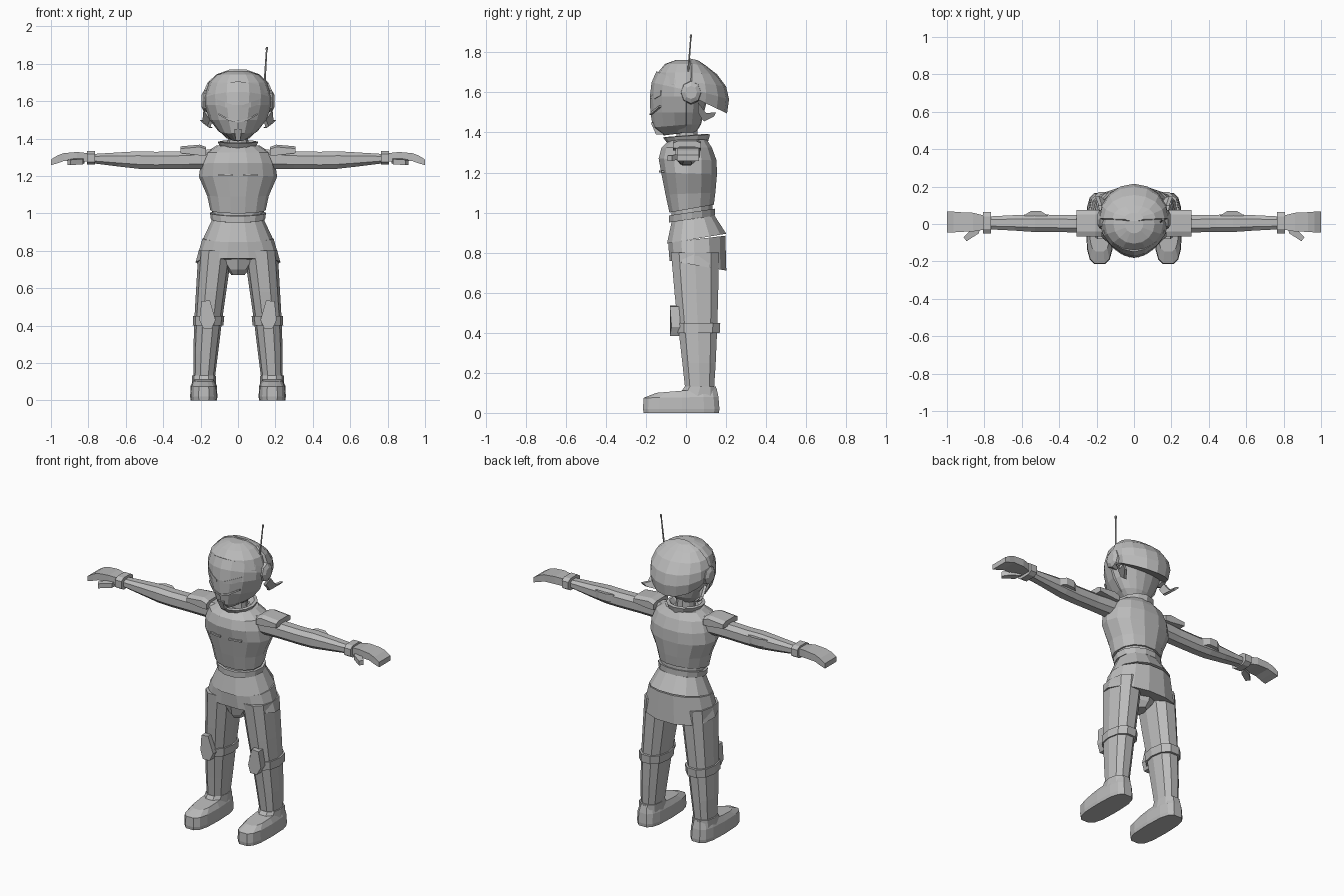
import bpy, bmesh, math
from mathutils import Vector

grey = bpy.data.materials.new("plain_grey")
grey.diffuse_color = (0.5, 0.5, 0.5, 1)


def finish(name, bm, mirror=False):
    bmesh.ops.recalc_face_normals(bm, faces=bm.faces)
    me = bpy.data.meshes.new(name)
    bm.to_mesh(me)
    bm.free()
    ob = bpy.data.objects.new(name, me)
    bpy.context.collection.objects.link(ob)
    me.materials.append(grey)
    if mirror:
        ob.modifiers.new("mirror", 'MIRROR')
    return ob


def loft(name, rings, mirror=False):
    """Skin a list of closed point rings and cap both ends."""
    bm = bmesh.new()
    vs = [[bm.verts.new(p) for p in r] for r in rings]
    n = len(vs[0])
    for a, b in zip(vs, vs[1:]):
        for i in range(n):
            j = (i + 1) % n
            bm.faces.new((a[i], a[j], b[j], b[i]))
    bm.faces.new(vs[0])
    bm.faces.new(vs[-1])
    return finish(name, bm, mirror)


def spow(v, e):
    return math.copysign(abs(v) ** e, v)


def body_ring(zf, zb, rx, yf, yc, yb, n=16, e=1.0, xc=0):
    """Horizontal ring with its own front and back depth and a front-to-back tilt."""
    pts = []
    for i in range(n):
        a = 2 * math.pi * i / n
        s = spow(math.sin(a), e)
        y = yc + (s * (yb - yc) if s > 0 else s * (yc - yf))
        pts.append((xc + rx * spow(math.cos(a), e), y, zf + (zb - zf) * (y - yf) / (yb - yf)))
    return pts


def leg_ring(z, xc, rx, yf, yb, n=10, e=0.85):
    return body_ring(z, z, rx, yf, (yf + yb) / 2, yb, n, e, xc)


def arm_ring(x, yf, yb, z0, z1, n=8, e=0.8):
    return [(x, (yf + yb) / 2 + (yb - yf) / 2 * spow(math.cos(a), e),
             (z0 + z1) / 2 + (z1 - z0) / 2 * spow(math.sin(a), e))
            for a in (2 * math.pi * (i + .5) / n for i in range(n))]


def box_ring(x, yf, yb, z0, z1):
    return [(x, yf, z0), (x, yb, z0), (x, yb, z1), (x, yf, z1)]


def prism(name, pts, depth, mirror=True):
    """Extrude a polygon of 3D points along a vector."""
    d = Vector(depth)
    return loft(name, [pts, [Vector(p) + d for p in pts]], mirror)


# head and rear helmet dome
loft("head", [body_ring(z, z, rx, yf, 0, yb) for z, rx, yf, yb in (
    (1.40, .06, -.08, .05), (1.44, .10, -.12, .075), (1.50, .14, -.14, .09),
    (1.58, .172, -.15, .11), (1.64, .174, -.155, .12), (1.70, .155, -.14, .11),
    (1.742, .11, -.105, .08), (1.762, .05, -.05, .05))])
loft("helmet_dome", [body_ring(zf, zb, rx, .015, .03, yb) for zf, zb, rx, yb in (
    (1.585, 1.495, .172, .205), (1.62, 1.565, .187, .215), (1.655, 1.63, .183, .2),
    (1.70, 1.69, .163, .155), (1.745, 1.733, .115, .10), (1.77, 1.76, .05, .06))])

# pointed face mask with slit eyes and a curved mouth
loft("face_mask", [body_ring(zf, zb, rx, yf, 0, .01, 16, 1.15) for zf, zb, rx, yf in (
    (1.385, 1.40, .045, -.11), (1.425, 1.44, .105, -.165), (1.50, 1.50, .152, -.178),
    (1.58, 1.58, .18, -.18), (1.65, 1.61, .182, -.172), (1.705, 1.64, .172, -.148))])


def face_strip(name, stations, mirror=True):
    """Thin strip on the mask: stations are (x, low z, high z)."""
    rings = []
    for x, z0, z1 in stations:
        y = -.182 * (1 - (abs(x) / .178) ** 1.74) ** .575
        rings.append([(x, y, z0), (x, y + .012, z0), (x, y + .012, z1), (x, y, z1)])
    loft(name, rings, mirror)


face_strip("eye", [(.022, 1.567, 1.577), (.07, 1.567, 1.595), (.115, 1.585, 1.61)])
face_strip("mouth", [(0, 1.486, 1.494), (.05, 1.495, 1.507), (.105, 1.527, 1.535)])
prism("chin_guard", [(-.02, -.176, 1.45), (.02, -.176, 1.45), (.012, -.15, 1.39),
                     (-.012, -.15, 1.39)], (0, .05, 0), False)

# ear pods, fins and antenna
loft("ear_pod", [[(x, .025 + r * math.cos(a), 1.60 + 1.1 * r * math.sin(a))
                  for a in (math.pi * i / 4 for i in range(8))]
                 for x, r in ((.15, .055), (.183, .05), (.195, .03))], True)
prism("ear_fin", [(.15, .06, 1.50), (.165, .08, 1.465), (.15, .09, 1.455), (.185, .14, 1.48),
                  (.207, .15, 1.50), (.19, .10, 1.497), (.185, .06, 1.55)], (-.018, 0, 0))
loft("antenna", [[(x + r * math.cos(a), y + r * math.sin(a), z)
                  for a in (math.pi * i / 3 for i in range(6))]
                 for x, y, z, r in ((.138, .005, 1.63, .006), (.153, .024, 1.872, .004),
                                    (.154, .024, 1.874, .007), (.155, .025, 1.888, .006))])

# neck, collar and torso armour
loft("neck", [body_ring(z, z, r, -.05, 0, .06, 10) for z, r in ((1.33, .06), (1.46, .048))])
loft("collar", [body_ring(zf, zb, rx, yf, .0, yb, 12) for zf, zb, rx, yf, yb in (
    (1.335, 1.335, .085, -.085, .105), (1.375, 1.39, .108, -.115, .12),
    (1.378, 1.393, .09, -.095, .10), (1.35, 1.36, .06, -.06, .07))])
loft("torso", [body_ring(zf, zb, rx, yf, .01, yb, 14, .92) for zf, zb, rx, yf, yb in (
    (1.00, 1.04, .148, -.085, .142), (1.09, 1.10, .165, -.105, .15),
    (1.20, 1.19, .209, -.127, .158), (1.27, 1.26, .20, -.14, .156),
    (1.325, 1.325, .175, -.125, .132), (1.36, 1.365, .115, -.085, .105))])
prism("chest_ridge", [(.03, -.136, 1.20), (.105, -.122, 1.20), (.105, -.122, 1.21),
                      (.03, -.136, 1.21)], (0, .03, 0))

# waist, belt, layered skirt and pelvis
loft("waist", [body_ring(zf, zb, rx, -.075, .03, .135, 14) for zf, zb, rx in (
    (.93, .95, .135), (1.03, 1.06, .135))])
loft("belt", [body_ring(zf, zb, rx, -.088, .03, .147, 14) for zf, zb, rx in (
    (.95, .985, .145), (.985, 1.02, .15))])
loft("hip_band", [body_ring(zf, zb, rx, yf, .04, yb, 14, .9) for zf, zb, rx, yf, yb in (
    (.845, .895, .185, -.098, .205), (.95, .985, .138, -.075, .145))])
loft("skirt", [body_ring(zf, zb, rx, yf, .04, yb, 14, .9) for zf, zb, rx, yf, yb in (
    (.76, .71, .227, -.085, .205), (.85, .885, .19, -.092, .2))])
loft("pelvis", [body_ring(z, z, rx, yf, .04, yb, 8) for z, rx, yf, yb in (
    (.67, .035, -.035, .10), (.70, .06, -.06, .13), (.78, .13, -.075, .15))])

# legs, knee bands and knee pads
loft("leg", [leg_ring(*r) for r in (
    (.10, .182, .056, -.005, .142), (.25, .173, .066, -.022, .152), (.42, .16, .074, -.042, .16),
    (.58, .144, .081, -.06, .165), (.80, .122, .09, -.08, .17))], True)
loft("knee_band", [leg_ring(*r) for r in (
    (.40, .16, .082, -.05, .173), (.45, .157, .084, -.053, .176))], True)
prism("knee_pad", [(.14, -.08, .385), (.185, -.08, .385), (.207, -.072, .43), (.195, -.08, .53),
                   (.15, -.08, .535), (.12, -.072, .43)], (0, .045, 0))

# shoes: sole outline shrinking upward, then an ankle cuff
loft("shoe", [body_ring(zf, zb, rx, yf, -.02, yb, 14, .65, .183) for zf, zb, rx, yf, yb in (
    (0, 0, .07, -.215, .168), (.02, .02, .073, -.218, .17), (.075, .08, .07, -.215, .165),
    (.10, .125, .054, -.15, .155))], True)
loft("ankle_cuff", [leg_ring(*r) for r in (
    (.06, .183, .066, -.06, .163), (.132, .182, .063, -.01, .153))], True)

# arms, shoulder pads and elbow pads
loft("arm", [arm_ring(*r) for r in (
    (.14, -.055, .06, 1.235, 1.345), (.30, -.048, .052, 1.235, 1.335),
    (.44, -.046, .052, 1.233, 1.332), (.53, -.046, .055, 1.235, 1.335),
    (.64, -.038, .05, 1.248, 1.328), (.79, -.03, .042, 1.268, 1.318))], True)
loft("shoulder_pad", [[(x, -.066, z0), (x, -.066, z1 - .012), (x, -.04, z1), (x, .05, z1),
                       (x, .076, z1 - .012), (x, .076, z0)]
                      for x, z0, z1 in ((.17, 1.31, 1.355), (.205, 1.31, 1.367),
                                        (.308, 1.322, 1.358))], True)
prism("elbow_pad", [(.46, .045, 1.27), (.50, .07, 1.275), (.55, .07, 1.275), (.59, .045, 1.27),
                    (.55, .035, 1.27), (.50, .035, 1.27)], (0, 0, .045))

# wrist cuff, palm, fingers and thumb
loft("wrist_cuff", [arm_ring(x, -.054, .066, 1.258, 1.335, e=.6) for x in (.765, .808)], True)
loft("hand", [box_ring(*r) for r in (
    (.79, -.028, .042, 1.275, 1.32), (.86, -.04, .06, 1.282, 1.328),
    (.93, -.042, .063, 1.28, 1.322), (.965, -.045, .066, 1.268, 1.31),
    (1.0, -.045, .066, 1.257, 1.288))], True)
prism("thumb", [(.82, -.01, 1.268), (.83, -.05, 1.262), (.895, -.092, 1.258),
                (.912, -.07, 1.258), (.875, -.035, 1.265)], (0, 0, .028))
